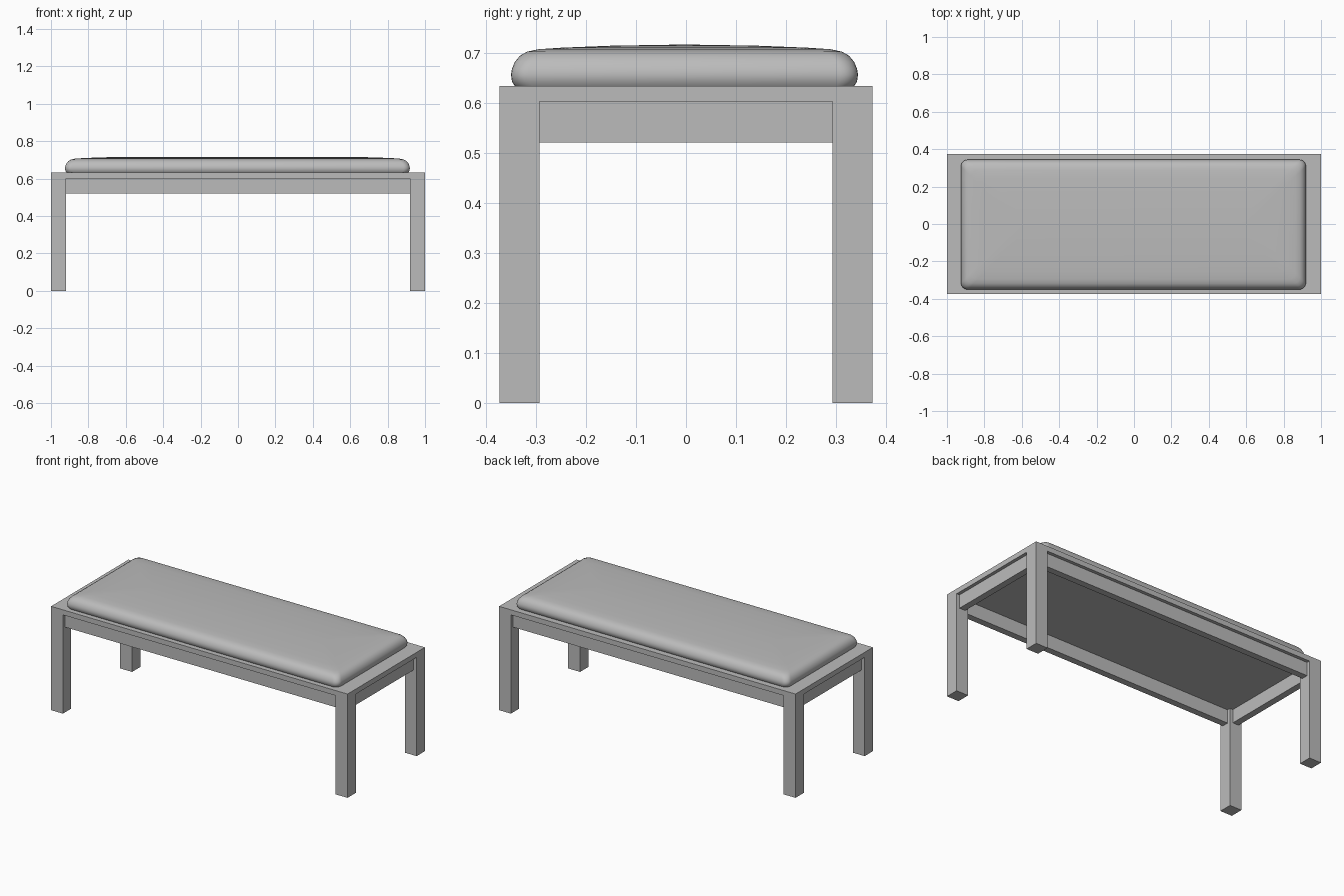
import bpy
import bmesh
import math

cube = bpy.data.objects.get("Cube")
if cube:
    bpy.data.objects.remove(cube, do_unlink=True)

grey = bpy.data.materials.new("plain_grey")
grey.use_nodes = True
colour = (0.5, 0.5, 0.5, 1)
grey.diffuse_color = colour
for node in grey.node_tree.nodes:
    if node.type == "BSDF_PRINCIPLED":
        node.inputs["Base Color"].default_value = colour

HALF_X, HALF_Y = 1.0, 0.373
LEG = 0.08
TOP, RAIL_Z, APRON_Z = 0.633, 0.602, 0.52
RECESS, THICK = 0.02, 0.04


def finish(name, bm):
    mesh = bpy.data.meshes.new(name)
    bmesh.ops.recalc_face_normals(bm, faces=bm.faces)
    bm.to_mesh(mesh)
    bm.free()
    mesh.materials.append(grey)
    obj = bpy.data.objects.new(name, mesh)
    bpy.context.collection.objects.link(obj)
    return obj


def box(name, low, high):
    bm = bmesh.new()
    bmesh.ops.create_cube(bm, size=1)
    for v in bm.verts:
        v.co = [a + (c + 0.5) * (b - a) for a, b, c in zip(low, high, v.co)]
    return finish(name, bm)


def side_box(name, axis, sign, outer, inner, half_length, z0, z1):
    """Bar along one side of the frame, between two legs."""
    a, b = sorted((sign * outer, sign * inner))
    if axis == "x":
        return box(name, (a, -half_length, z0), (b, half_length, z1))
    return box(name, (-half_length, a, z0), (half_length, b, z1))


# Four square legs
for sx, side in ((1, "left"), (-1, "right")):
    for sy, end in ((-1, "front"), (1, "back")):
        x0, x1 = sorted((sx * HALF_X, sx * (HALF_X - LEG)))
        y0, y1 = sorted((sy * HALF_Y, sy * (HALF_Y - LEG)))
        box(f"{end}_{side}_leg", (x0, y0, 0), (x1, y1, TOP))

# Flush top rails with recessed aprons below
for axis, sign, side in (("x", 1, "left"), ("x", -1, "right"),
                         ("y", -1, "front"), ("y", 1, "back")):
    outer, across = (HALF_X, HALF_Y) if axis == "x" else (HALF_Y, HALF_X)
    span = across - LEG
    side_box(f"{side}_top_rail", axis, sign, outer, outer - LEG, span, RAIL_Z, TOP)
    side_box(f"{side}_apron", axis, sign, outer - RECESS,
             outer - RECESS - THICK, span, APRON_Z, RAIL_Z)

# Panel under the cushion
box("seat_panel", (LEG - HALF_X, LEG - HALF_Y, RAIL_Z), (HALF_X - LEG, HALF_Y - LEG, TOP))


# Padded cushion: rounded rectangles stacked along a soft profile
def rounded_loop(bm, half_x, half_y, radius, z, steps=6):
    radius = min(radius, half_x, half_y)
    loop = []
    for corner, (sx, sy) in enumerate(((1, 1), (-1, 1), (-1, -1), (1, -1))):
        for i in range(steps + 1):
            angle = (corner + i / steps) * math.pi / 2
            loop.append(bm.verts.new((
                sx * (half_x - radius) + radius * math.cos(angle) - 0.003,
                sy * (half_y - radius) + radius * math.sin(angle) - 0.003, z)))
    return loop


profile = [(0.008, 0.633), (0.002, 0.642), (0, 0.656), (0.002, 0.668),
           (0.008, 0.682), (0.018, 0.694), (0.032, 0.702), (0.055, 0.707),
           (0.1, 0.710), (0.2, 0.714), (0.32, 0.716)]
bm = bmesh.new()
loops = [rounded_loop(bm, 0.922 - inset, 0.347 - inset, 0.035, z) for inset, z in profile]
for lower, upper in zip(loops, loops[1:]):
    for i in range(len(lower)):
        j = (i + 1) % len(lower)
        bm.faces.new((lower[i], lower[j], upper[j], upper[i]))
bm.faces.new(loops[0][::-1])
bm.faces.new(loops[-1])
cushion = finish("cushion", bm)

bpy.ops.object.select_all(action="DESELECT")
cushion.select_set(True)
bpy.context.view_layer.objects.active = cushion
bpy.ops.object.shade_smooth_by_angle(angle=math.radians(40))
